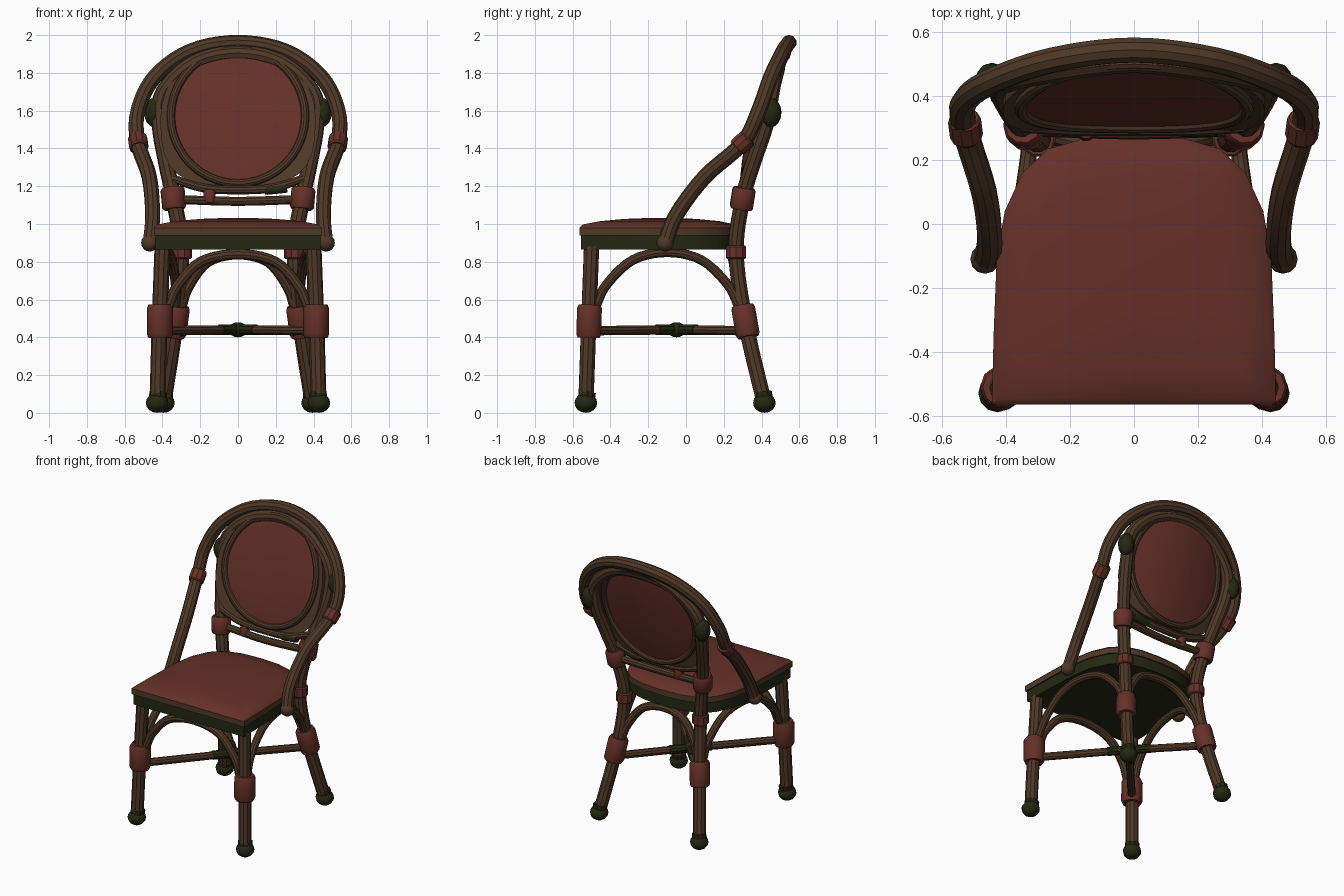
import bpy, bmesh, math
from mathutils import Vector

if "Cube" in bpy.data.objects:
    bpy.data.objects.remove(bpy.data.objects["Cube"])


def material(name, rgb):
    m = bpy.data.materials.new(name)
    m.diffuse_color = (*rgb, 1)
    m.use_nodes = True
    m.node_tree.nodes["Principled BSDF"].inputs["Base Color"].default_value = m.diffuse_color
    return m


BROWN = material("brown cane", (0.078, 0.040, 0.020))
RED = material("red fabric", (0.130, 0.030, 0.021))
GREEN = material("dark green", (0.018, 0.021, 0.006))


def smooth_path(pts, n=5):
    """Catmull-Rom path through the points."""
    p = [Vector(q) for q in pts]
    p = [2 * p[0] - p[1]] + p + [2 * p[-1] - p[-2]]
    out = []
    for i in range(1, len(p) - 2):
        a, b, c, d = p[i - 1:i + 3]
        for k in range(n):
            t = k / n
            out.append(0.5 * (2 * b + (c - a) * t + (2 * a - 5 * b + 4 * c - d) * t * t
                              + (3 * b - a - 3 * c + d) * t ** 3))
    return out + [p[-2]]


def finish(ob, angle=35):
    bpy.ops.object.select_all(action='DESELECT')
    ob.select_set(True)
    bpy.context.view_layer.objects.active = ob
    if ob.type == 'CURVE':
        bpy.ops.object.convert(target='MESH')
        ob = bpy.context.object
    bpy.ops.object.shade_smooth_by_angle(angle=math.radians(angle))
    return ob


def tube(name, pts, r, mat, closed=False, radii=None):
    cu = bpy.data.curves.new(name, 'CURVE')
    cu.dimensions = '3D'
    cu.bevel_depth = r
    cu.bevel_resolution = 3
    cu.use_fill_caps = True
    sp = cu.splines.new('POLY')
    sp.points.add(len(pts) - 1)
    for i, q in enumerate(pts):
        sp.points[i].co = (*q, 1)
        if radii:
            sp.points[i].radius = radii[i]
    sp.use_cyclic_u = closed
    cu.materials.append(mat)
    ob = bpy.data.objects.new(name, cu)
    bpy.context.collection.objects.link(ob)
    return finish(ob)


def cuff(name, c, direction, half, r, mat):
    c, d = Vector(c), Vector(direction).normalized()
    pts = [c + d * half * k for k in (-1, -0.8, 0.8, 1)]
    tube(name, pts, r, mat, radii=[0.88, 1, 1, 0.88])


def ball(name, c, r, mat, scale=(1, 1, 1)):
    bpy.ops.mesh.primitive_uv_sphere_add(segments=12, ring_count=8, radius=r, location=c)
    ob = bpy.context.object
    ob.name = name
    ob.scale = scale
    ob.data.materials.append(mat)
    finish(ob)


def mesh_object(name, bm, mats):
    bmesh.ops.recalc_face_normals(bm, faces=bm.faces)
    me = bpy.data.meshes.new(name)
    bm.to_mesh(me)
    bm.free()
    for m in mats:
        me.materials.append(m)
    ob = bpy.data.objects.new(name, me)
    bpy.context.collection.objects.link(ob)
    return finish(ob)


def loft(bm, rings, mats, closed=False):
    """Skin stacked rings of points; cap the ends unless closed."""
    vs = [[bm.verts.new(p) for p in ring] for ring in rings]
    n = len(vs[0])
    count = len(vs) if closed else len(vs) - 1
    for j in range(count):
        a, b = vs[j], vs[(j + 1) % len(vs)]
        for i in range(n):
            f = bm.faces.new((a[i], a[(i + 1) % n], b[(i + 1) % n], b[i]))
            f.material_index = mats[j]
    if not closed:
        bm.faces.new(vs[0]).material_index = mats[0]
        bm.faces.new(vs[-1]).material_index = mats[-1]


# Seat: green rail, brown edge, domed red cushion
half = [(0.445, -0.565), (0.44, -0.35), (0.43, -0.1), (0.405, 0.04), (0.35, 0.16),
        (0.27, 0.235), (0.15, 0.27)]
outline = half + [(0, 0.28)] + [(-x, y) for x, y in reversed(half)] + [(0, -0.565)]


def seat_ring(s, z):
    return [(x * s, -0.13 + (y + 0.13) * s, z) for x, y in outline]


bm = bmesh.new()
layers = [(0.98, 0.865), (0.98, 0.94), (1, 0.94), (1, 0.98), (0.96, 0.997),
          (0.75, 1.015), (0.45, 1.027), (0.15, 1.032)]
loft(bm, [seat_ring(s, z) for s, z in layers], [0, 1, 1, 2, 2, 2, 2])
mesh_object("seat", bm, [GREEN, BROWN, RED])


# Back rest surface
def back_y(x, z):
    return 0.315 + 0.28 * (z - 1.23) - 0.3 * x * x


def back_point(x, z, off=0):
    return (x, back_y(x, z) + off, z)


ZC, N = 1.57, 40
angles = [2 * math.pi * i / N for i in range(N)]


def oval(s, off):
    return [back_point(0.345 * s * math.cos(t), ZC + 0.345 * s * math.sin(t), off) for t in angles]


def board(off):
    pts = []
    for t in angles:
        c, s = math.cos(t), math.sin(t)
        e = 2 if s >= 0 else 3.2
        k = (abs(c / 0.41) ** e + abs(s / 0.37) ** e) ** (-1 / e)
        pts.append(back_point(k * c, ZC + k * s, off))
    return pts


bm = bmesh.new()
loft(bm, [oval(0.2, -0.03), oval(0.7, -0.025), oval(1, -0.01), oval(1, 0.03),
          oval(0.7, 0.045), oval(0.2, 0.05)], [0] * 5)
mesh_object("back_panel", bm, [RED])
tube("panel_rim_front", oval(1.03, -0.005), 0.022, BROWN, closed=True)
tube("panel_rim_rear", oval(1.03, 0.03), 0.022, BROWN, closed=True)
bm = bmesh.new()
loft(bm, [oval(0.98, 0), board(0), board(0.03), oval(0.98, 0.03)], [0] * 4, closed=True)
mesh_object("back_board", bm, [BROWN])

# Outer hoop running down into both arms
arm = [(0.465, -0.11, 0.90), (0.452, -0.05, 1.05), (0.47, 0.10, 1.25), (0.53, 0.30, 1.43),
       (0.53, 0.385, 1.60), (0.44, 0.45, 1.78), (0.25, 0.515, 1.915)]
hoop = arm + [(0, 0.545, 1.96)] + [(-x, y, z) for x, y, z in reversed(arm)]
tube("hoop_and_arms", smooth_path(hoop), 0.041, BROWN)

# Rear uprights: one bent cane from foot to foot
rear = [(0.395, 0.415, 0.05), (0.33, 0.315, 0.48), (0.30, 0.265, 0.85), (0.34, 0.30, 1.13),
        (0.38, 0.355, 1.32), (0.415, 0.425, 1.53), (0.395, 0.455, 1.70), (0.23, 0.49, 1.855)]
loop = rear + [(0, 0.515, 1.905)] + [(-x, y, z) for x, y, z in reversed(rear)]
tube("rear_legs_and_inner_hoop", smooth_path(loop), 0.042, BROWN)

# Lower back rails
tube("lower_back_rail", smooth_path([(-0.33, 0.30, 1.13), (0, 0.29, 1.12), (0.33, 0.30, 1.13)]),
     0.025, BROWN)
tube("upper_back_rail", smooth_path([(-0.35, 0.31, 1.24), (-0.18, 0.30, 1.19), (0, 0.30, 1.18),
                                     (0.18, 0.30, 1.19), (0.35, 0.31, 1.24)]), 0.024, BROWN)
cuff("rail_binding", (-0.15, 0.293, 1.145), (0, 0.1, 1), 0.035, 0.032, RED)
cuff("rail_wrap", (0.2, 0.30, 1.185), (1, 0, 0.1), 0.06, 0.027, GREEN)

# Parts repeated on both sides
for side, s in (("right", 1), ("left", -1)):
    tube(f"front_leg_{side}", [(0.427 * s, -0.53, 0.05), (0.415 * s, -0.515, 0.48),
                               (0.40 * s, -0.50, 0.88)], 0.042, BROWN)
    for end, x, y in (("front", 0.428, -0.53), ("rear", 0.395, 0.415)):
        ball(f"{end}_foot_{side}", (x * s, y, 0.053), 0.06, GREEN, (1, 1, 0.88))
        tube(f"{end}_foot_collar_{side}", [(x * s, y, 0.06), (x * s * 0.985, y * 0.985, 0.11)],
             0.047, GREEN)
    cuff(f"front_leg_cuff_{side}", (0.413 * s, -0.513, 0.485), (0, 0.03, 1), 0.088, 0.069, RED)
    cuff(f"rear_leg_cuff_{side}", (0.33 * s, 0.315, 0.485), (-0.14 * s, -0.18, 1), 0.085, 0.066, RED)
    cuff(f"seat_joint_cuff_{side}", (0.30 * s, 0.265, 0.85), (0, 0, 1), 0.035, 0.056, RED)
    cuff(f"upright_cuff_{side}", (0.342 * s, 0.30, 1.135), (0.1 * s, 0.16, 1), 0.058, 0.064, RED)
    cuff(f"arm_cuff_{side}", (0.528 * s, 0.30, 1.43), (0.1 * s, 0.75, 0.7), 0.042, 0.052, RED)
    ball(f"arm_end_{side}", (0.467 * s, -0.11, 0.90), 0.046, BROWN)
    ball(f"hoop_binding_{side}", (0.445 * s, 0.45, 1.59), 0.065, GREEN, (0.8, 0.85, 1.2))
    # Bent cane arch under the seat side
    tube(f"side_arch_{side}", smooth_path([
        (0.41 * s, -0.48, 0.56), (0.40 * s, -0.42, 0.68), (0.39 * s, -0.28, 0.81),
        (0.375 * s, -0.10, 0.85), (0.35 * s, 0.08, 0.81), (0.33 * s, 0.22, 0.68),
        (0.33 * s, 0.28, 0.56)]), 0.026, BROWN)
    # Crossing stretcher
    tube(f"cross_stretcher_{side}", [(0.41 * s, -0.51, 0.435), (0, -0.05, 0.44),
                                     (-0.335 * s, 0.32, 0.435)], 0.026, BROWN)
    for k in (-1, 1):
        d = Vector((0.41 * s, -0.46, 0)).normalized() * k
        c = Vector((0, -0.05, 0.44))
        tube(f"stretcher_wrap_{side}", [c, c + d * 0.14], 0.030, GREEN)
ball("stretcher_knot", (0, -0.05, 0.44), 0.05, GREEN, (1, 1, 0.8))

# Front and rear arches
for name, y, y2, w in (("front_arch", -0.51, -0.49, 0.37), ("rear_arch", 0.30, 0.245, 0.30)):
    prof = [(1, 0.56), (0.87, 0.67), (0.53, 0.80), (0, 0.84), (-0.53, 0.80), (-0.87, 0.67), (-1, 0.56)]
    tube(name, smooth_path([(w * u, y + (y2 - y) * (z - 0.56) / 0.28, z) for u, z in prof]),
         0.028, BROWN)
